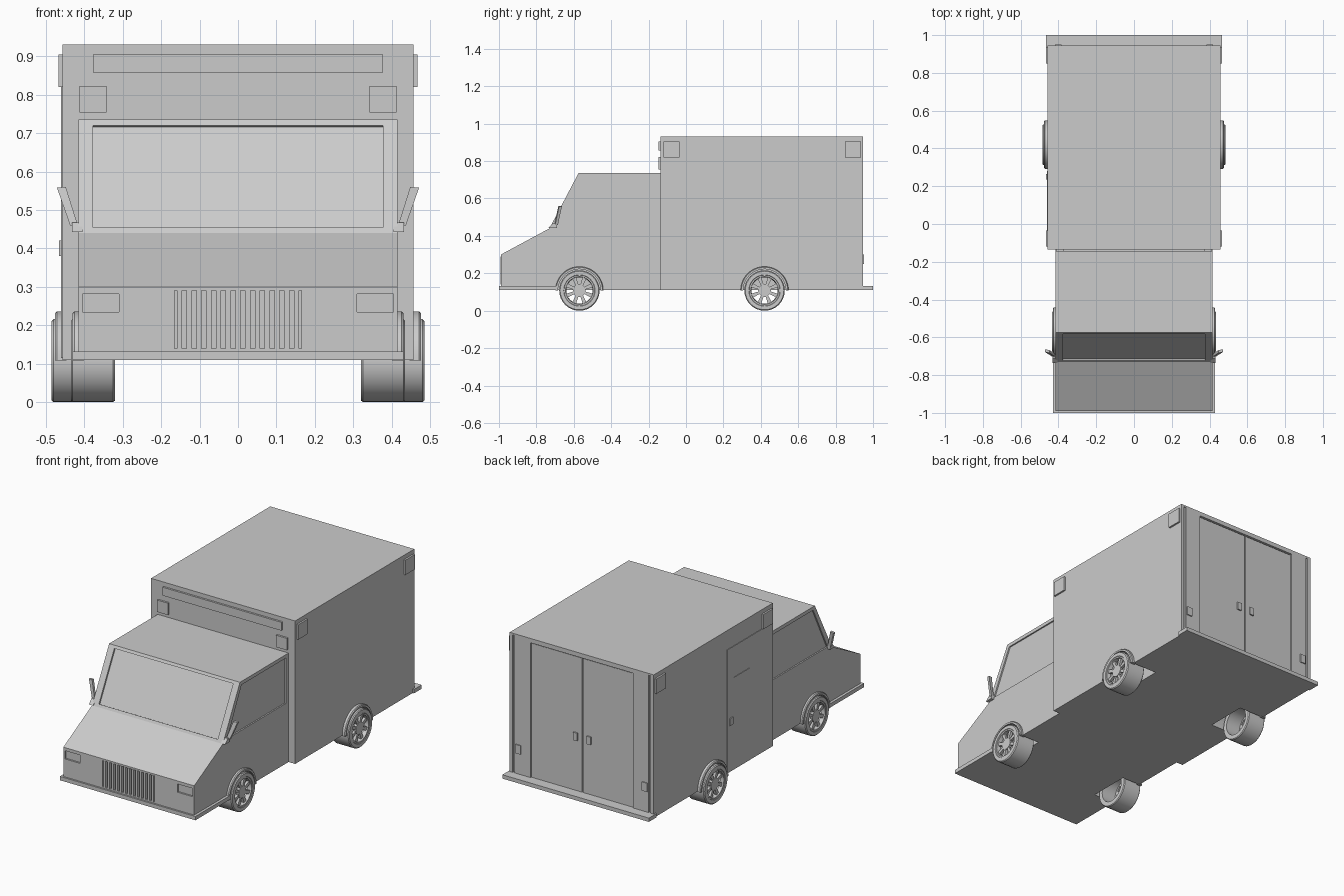
import bpy, bmesh
from math import sin, cos, pi

if "Cube" in bpy.data.objects:
    bpy.data.objects.remove(bpy.data.objects["Cube"])


def finish(name, bm):
    bmesh.ops.recalc_face_normals(bm, faces=bm.faces)
    me = bpy.data.meshes.new(name)
    bm.to_mesh(me)
    bm.free()
    ob = bpy.data.objects.new(name, me)
    bpy.context.collection.objects.link(ob)
    return ob


def prism(name, pts, axis, a, b):
    """Extrude a profile along x (points are y,z) or y (points are x,z)."""
    bm = bmesh.new()
    put = (lambda p, t: (t, p[0], p[1])) if axis == 'x' else (lambda p, t: (p[0], t, p[1]))
    lo = [bm.verts.new(put(p, a)) for p in pts]
    hi = [bm.verts.new(put(p, b)) for p in pts]
    bm.faces.new(lo)
    bm.faces.new(hi)
    n = len(pts)
    for i in range(n):
        j = (i + 1) % n
        bm.faces.new((lo[i], lo[j], hi[j], hi[i]))
    return finish(name, bm)


def box(name, x0, x1, y0, y1, z0, z1):
    return prism(name, [(y0, z0), (y1, z0), (y1, z1), (y0, z1)], 'x', x0, x1)


def ring(name, prof, cy, cz, segs=32, full=True):
    """Sweep a closed (x, radius) profile about an x-directed axle."""
    bm = bmesh.new()
    ang = 2 * pi if full else pi
    loops = []
    for i in range(segs if full else segs + 1):
        t = ang * i / segs
        loops.append([bm.verts.new((x, cy + r * cos(t), cz + r * sin(t))) for x, r in prof])
    n = len(prof)
    for i in range(segs):
        p, q = loops[i], loops[(i + 1) % len(loops)]
        for k in range(n):
            m = (k + 1) % n
            bm.faces.new((p[k], p[m], q[m], q[k]))
    if not full:
        bm.faces.new(loops[0])
        bm.faces.new(loops[-1])
    return finish(name, bm)


def disc(name, cy, cz, r, x0, x1, segs=32):
    pts = [(cy + r * cos(2 * pi * i / segs), cz + r * sin(2 * pi * i / segs)) for i in range(segs)]
    return prism(name, pts, 'x', x0, x1)


def smooth(ob):
    bpy.ops.object.select_all(action='DESELECT')
    ob.select_set(True)
    bpy.context.view_layer.objects.active = ob
    bpy.ops.object.shade_smooth_by_angle(angle=0.6)


def cut(ob, cutters):
    bpy.context.view_layer.objects.active = ob
    for c in cutters:
        m = ob.modifiers.new("cut", 'BOOLEAN')
        m.operation, m.solver, m.object = 'DIFFERENCE', 'EXACT', c
        bpy.ops.object.modifier_apply(modifier=m.name)
        bpy.data.objects.remove(c)


FRONT, REAR, AXLE, R = -0.57, 0.42, 0.108, 0.108

# Cab body with recessed glass, grille, headlights and wheel wells
cab = prism("cab", [(-0.99, 0.11), (-0.135, 0.11), (-0.135, 0.735), (-0.575, 0.735),
                    (-0.73, 0.44), (-0.99, 0.30)], 'x', -0.415, 0.415)


def screen(t, d):
    return (-0.73 + 0.155 * t - 0.885 * d, 0.44 + 0.295 * t + 0.465 * d)


cuts = [prism("cutter", [screen(0.05, -0.01), screen(0.95, -0.01), screen(0.95, 0.03),
                         screen(0.05, 0.03)], 'x', -0.377, 0.377),
        box("cutter", -0.165, 0.165, -1.02, -0.975, 0.14, 0.29)]
for s in (1, -1):
    cuts.append(prism("cutter", [(-0.69, 0.455), (-0.16, 0.455), (-0.16, 0.715), (-0.56, 0.715)],
                      'x', s * 0.407, s * 0.5))
    cuts.append(box("cutter", s * 0.31, s * 0.405, -1.02, -0.98, 0.235, 0.282))
    cuts.append(disc("cutter", FRONT, AXLE, 0.12, s * 0.30, s * 0.5))
cut(cab, cuts)
for i in range(13):
    x = -0.165 + 0.33 * (i + 0.5) / 13
    box("grille_bar", x - 0.007, x + 0.007, -0.991, -0.974, 0.14, 0.29)

# Rear compartment with recessed back doorway and wheel wells
body = box("compartment", -0.457, 0.457, -0.135, 0.945, 0.11, 0.93)
cuts = [box("cutter", -0.325, 0.325, 0.93, 1.0, 0.13, 0.905)]
for s in (1, -1):
    cuts.append(box("cutter", s * 0.425, s * 0.438, 0.938, 1.0, 0.13, 0.92))
    cuts.append(disc("cutter", REAR, AXLE, 0.12, s * 0.30, s * 0.6))
cut(body, cuts)

# Back doors, handles and tail lamps
for s in (1, -1):
    box("back_door", s * 0.004, s * 0.322, 0.928, 0.938, 0.132, 0.90)
    box("back_door_handle", s * 0.03, s * 0.056, 0.936, 0.946, 0.42, 0.465)
    box("tail_lamp", s * 0.385, s * 0.418, 0.94, 0.951, 0.25, 0.30)

# Side door on the left with window and handle
door = box("side_door", -0.460, -0.45, -0.11, 0.28, 0.24, 0.82)
cut(door, [box("cutter", -0.5, -0.4575, 0.08, 0.225, 0.64, 0.775)])
box("side_door_sill", -0.460, -0.45, -0.11, 0.28, 0.115, 0.24)
box("side_door_handle", -0.466, -0.455, 0.235, 0.265, 0.38, 0.42)

# Warning lights and light bar
box("light_bar", -0.377, 0.377, -0.146, -0.13, 0.857, 0.905)
for s in (1, -1):
    box("front_warning_light", s * 0.342, s * 0.412, -0.146, -0.13, 0.754, 0.822)
    for y in (-0.12, 0.85):
        box("side_warning_light", s * 0.45, s * 0.467, y, y + 0.085, 0.82, 0.905)

# Bumpers
box("front_bumper", -0.43, 0.43, -1.0, -0.69, 0.11, 0.132)
box("rear_bumper", -0.465, 0.465, 0.93, 1.0, 0.11, 0.132)

# Mirrors: leaning plate and small bracket
for s in (1, -1):
    m = prism("mirror", [(s * 0.418, 0.465), (s * 0.436, 0.458), (s * 0.471, 0.558),
                         (s * 0.448, 0.56)], 'y', -0.703, -0.688)
    for v in m.data.vertices:
        v.co.y += (v.co.z - 0.46) * 0.15 + (abs(v.co.x) - 0.42) * 0.2
    prism("mirror_bracket", [(-0.735, 0.443), (-0.69, 0.443), (-0.69, 0.468), (-0.71, 0.468)],
          'x', s * 0.405, s * 0.432)

# Wheels with open tyre tubes, eight spokes, and fender arches
for cy, outer, arch in ((FRONT, 0.435, 0.430), (REAR, 0.485, 0.476)):
    for s in (1, -1):
        a, b = s * (outer - 0.115), s * outer
        e = s * 0.005
        smooth(ring("tyre", [(a, 0.08), (a, R - 0.004), (a + e, R), (b - e, R),
                             (b, R - 0.005), (b, 0.084), (b - e, 0.08)], cy, AXLE))
        smooth(ring("rim", [(b - 5 * e, 0.07), (b - e / 2, 0.074), (b - e / 2, 0.082),
                            (b - 5 * e, 0.082)], cy, AXLE))
        smooth(disc("hub", cy, AXLE, 0.034, b - 5 * e, b - 1.5 * e, 24))
        for k in range(8):
            t = 2 * pi * k / 8 + pi / 8
            pts = [(cy + r * cos(t) - w * sin(t), AXLE + r * sin(t) + w * cos(t))
                   for r, w in ((0.03, -0.007), (0.074, -0.011), (0.074, 0.011), (0.03, 0.007))]
            prism("spoke", pts, 'x', b - 5 * e, b - 2 * e)
        i, o = s * (arch - 0.03), s * arch
        smooth(ring("fender_arch", [(i, 0.114), (o, 0.114), (o, 0.124), (o - e, 0.128), (i, 0.128)],
                    cy, AXLE, 24, False))
